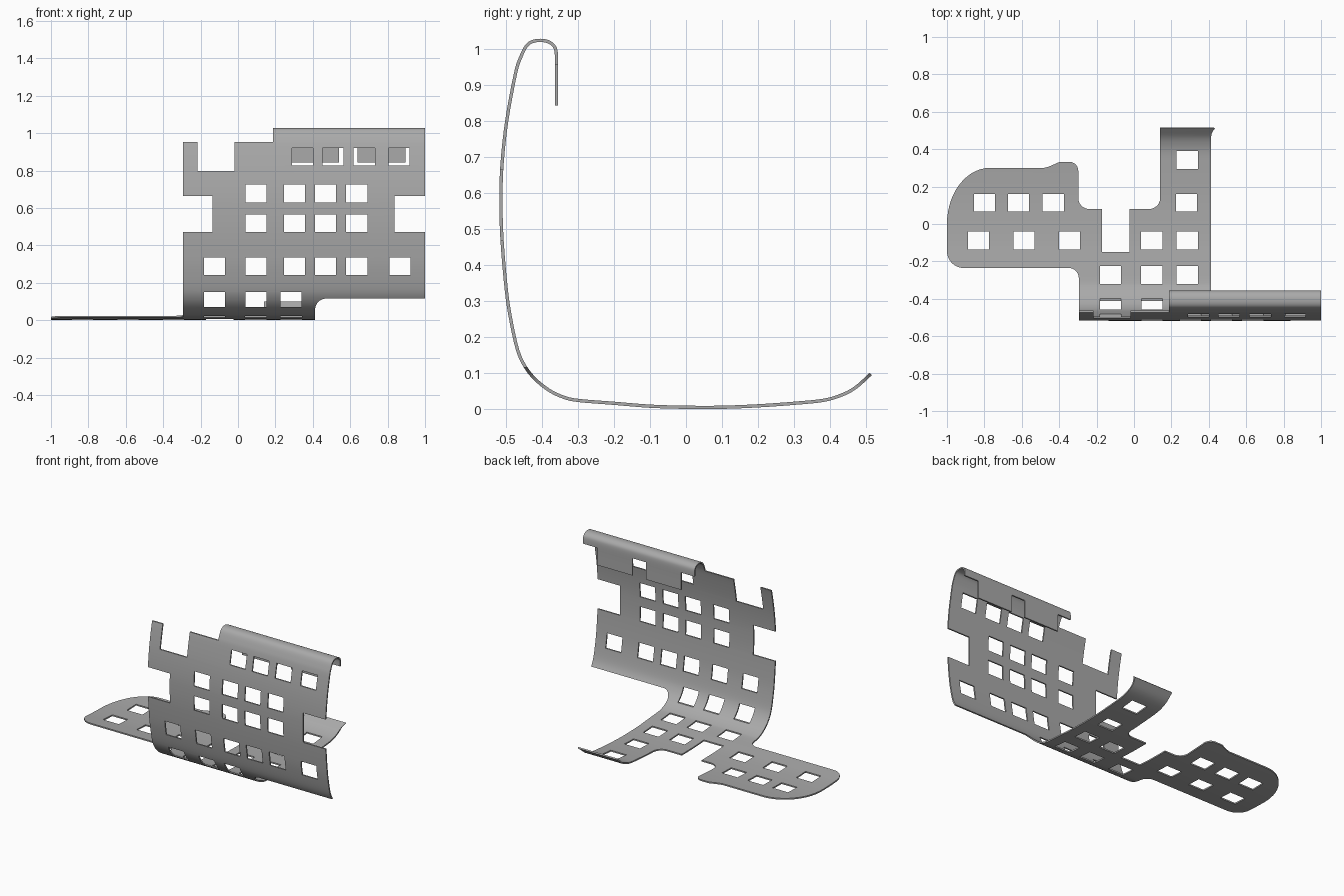
import bpy, bmesh, math
from mathutils import Vector

cube = bpy.data.objects.get("Cube")
if cube:
    bpy.data.objects.remove(cube, do_unlink=True)

THICK = 0.009
HOLE_W, HOLE_H = 0.113, 0.095


def make_object(name, bm):
    bmesh.ops.recalc_face_normals(bm, faces=bm.faces)
    mesh = bpy.data.meshes.new(name)
    bm.to_mesh(mesh)
    bm.free()
    obj = bpy.data.objects.new(name, mesh)
    bpy.context.scene.collection.objects.link(obj)
    return obj


def arc(cx, cy, rx, ry, start, end, steps=10):
    angles = [math.radians(start + (end - start) * i / steps) for i in range(steps + 1)]
    return [(cx + rx * math.cos(a), cy + ry * math.sin(a)) for a in angles]


def smooth_path(points, steps=4):
    """Catmull-Rom curve through the points."""
    p = [Vector(q) for q in points]
    p = [2 * p[0] - p[1]] + p + [2 * p[-1] - p[-2]]
    path = []
    for a, b, c, d in zip(p, p[1:], p[2:], p[3:]):
        for i in range(steps):
            t = i / steps
            path.append(b + (c - a) * t / 2 + (2 * a - 5 * b + 4 * c - d) * t * t / 2
                        + (3 * b - a - 3 * c + d) * t ** 3 / 2)
    return path + [p[-2]]


def prism(bm, outline, low, high, axis):
    """Prism of an xy outline along z, or an xz outline along y."""
    def place(a, b, h):
        return (a, b, h) if axis == "z" else (a, h, b)
    ends = [[bm.verts.new(place(a, b, h)) for a, b in outline] for h in (low, high)]
    bm.faces.new(ends[0])
    bm.faces.new(ends[1][::-1])
    n = len(outline)
    for i in range(n):
        j = (i + 1) % n
        bm.faces.new((ends[0][j], ends[0][i], ends[1][i], ends[1][j]))


def rect(x0, x1, b0, b1):
    return [(x0, b0), (x1, b0), (x1, b1), (x0, b1)]


# Bent sheet: side profile from the hook flap, down the wall, to the curled tail
profile = [(-.36, .843), (-.36, .92), (-.36, .985), (-.368, 1.01), (-.39, 1.0225),
           (-.42, 1.0225), (-.442, 1.01), (-.46, .975), (-.474, .93), (-.498, .80),
           (-.511, .68), (-.514, .58), (-.511, .47), (-.499, .33), (-.486, .245),
           (-.468, .165), (-.448, .12), (-.42, .084), (-.38, .052), (-.34, .033),
           (-.30, .024), (-.2, .016), (-.10, .008), (0, .005), (.1, .005), (.2, .009),
           (.3, .016), (.38, .024), (.43, .038), (.47, .059), (.513, .097)]
bm = bmesh.new()
rows = [[bm.verts.new((x, y, z)) for x in (-1, 1)] for y, z in smooth_path(profile)]
for r, s in zip(rows, rows[1:]):
    bm.faces.new((r[0], r[1], s[1], s[0]))
sheet = make_object("bent_bracket_sheet", bm)
solid = sheet.modifiers.new("thickness", "SOLIDIFY")
solid.thickness = THICK
solid.offset = 0

cut = bmesh.new()

# Space in front of the side wing
front_left = [(-.295, -.6)] + arc(-.35, -.29, .055, .055, 0, 90)
front_left += arc(-.91, -.145, .09, .09, 270, 180) + [(-1.1, -.145), (-1.1, -.6)]
prism(cut, front_left, -.1, 1.2, "z")

# Space behind the side wing, with the central slot, up to the tail
back = [(-1.1, 0)] + arc(-.77, 0, .23, .30, 180, 90, 14)
back += [(-.48, .30), (-.455, .307)] + arc(-.39, .285, .045, .047, 125, 90, 4)
back += arc(-.345, .285, .047, .047, 90, 0) + arc(-.238, .14, .06, .06, 180, 270)
back += [(-.17, .08), (-.17, -.15), (-.025, -.15), (-.025, .08)]
back += arc(.08, .14, .06, .06, 270, 360) + [(.14, .6), (-1.1, .6)]
prism(cut, back, -.1, 1.2, "z")

# Space below the overhanging end of the wall
overhang = [(.412, -.1), (1.1, -.1), (1.1, .115)] + arc(.472, .055, .06, .06, 90, 180)
prism(cut, overhang, -.7, .7, "y")

# Wall notches, top slot and hook ends
for x0, x1, z0, z1, y1 in [(-.4, -.135, .47, .665, -.4), (.837, 1.1, .47, .665, -.4),
                           (-.217, -.02, .797, .97, -.4), (-.4, .187, .953, 1.2, -.3)]:
    prism(cut, rect(x0, x1, z0, z1), -.7, y1, "y")
for x0, x1 in [(-.4, .285), (.54, .64), (.895, 1.1)]:
    prism(cut, rect(x0, x1, .8, .957), -.4, -.3, "y")

# Rectangular holes in the wall: bottom height and hole centres of each row
columns = [.097, .303, .468, .635]
for z, height, centres in [(.07, .08, [-.125, .097, .283]),
                           (.24, HOLE_H, [-.125, *columns, .867]),
                           (.47, HOLE_H, columns), (.63, HOLE_H, columns),
                           (.828, .093, [.345, .508, .675, .86])]:
    for x in centres:
        prism(cut, rect(x - HOLE_W / 2, x + HOLE_W / 2, z, z + height), -.7, -.385, "y")

# Rectangular holes in the floor, wing and tail
for y, centres in [(.295, [.285]), (.066, [-.8, -.618, -.432, .28]),
                   (-.136, [-.832, -.588, -.345, .095, .285]),
                   (-.32, [-.125, .095, .285])]:
    for x in centres:
        prism(cut, rect(x - HOLE_W / 2, x + HOLE_W / 2, y, y + HOLE_H), -.1, .12, "z")

cutter = make_object("sheet_cutter", cut)
cutter.hide_render = True
boolean = sheet.modifiers.new("cutouts", "BOOLEAN")
boolean.operation = "DIFFERENCE"
boolean.solver = "EXACT"
boolean.use_self = True
boolean.object = cutter

# Bake the modifiers, then smooth the bends
bpy.context.view_layer.update()
evaluated = sheet.evaluated_get(bpy.context.evaluated_depsgraph_get())
sheet_mesh = bpy.data.meshes.new_from_object(evaluated)
sheet.modifiers.clear()
sheet.data = sheet_mesh
bpy.data.objects.remove(cutter, do_unlink=True)

material = bpy.data.materials.new("plain_grey")
material.use_nodes = True
grey = (.4, .4, .4, 1)
material.diffuse_color = grey
material.node_tree.nodes["Principled BSDF"].inputs["Base Color"].default_value = grey
sheet.data.materials.clear()
sheet.data.materials.append(material)

bpy.ops.object.select_all(action="DESELECT")
sheet.select_set(True)
bpy.context.view_layer.objects.active = sheet
bpy.ops.object.shade_smooth_by_angle(angle=math.radians(30))
